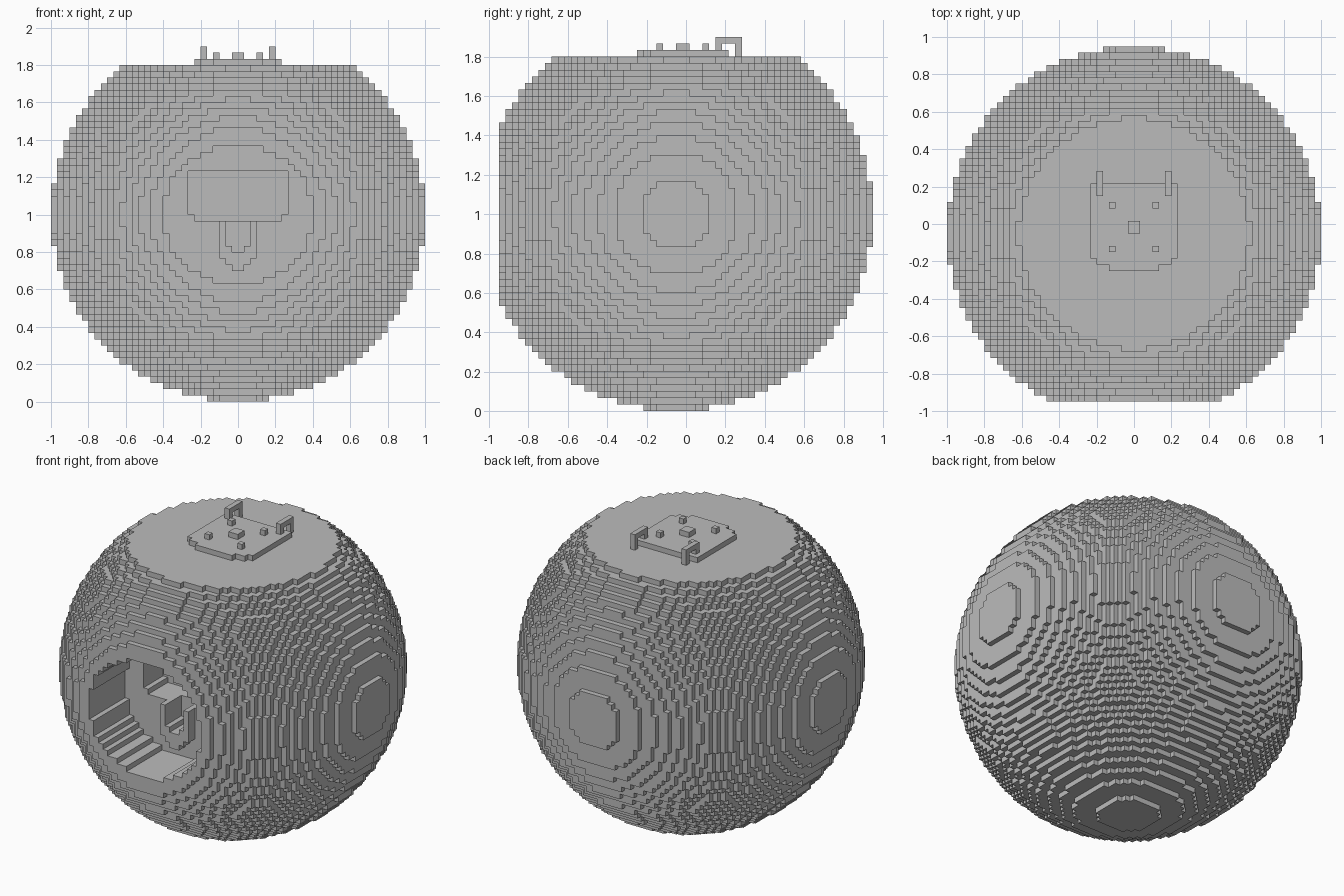
import bpy
import bmesh
from mathutils import Vector

if "Cube" in bpy.data.objects:
    bpy.data.objects.remove(bpy.data.objects["Cube"], do_unlink=True)

R = 30                              # sphere radius in blocks
UNIT = 1 / R                        # size of one block
ORIGIN = Vector((0, -0.05, 1))      # centre of the sphere
FRONT, TOP = -27, 24                # flat cuts, in blocks from the centre
RECESS = -16                        # back wall of the front opening
AXES = (Vector((1, 0, 0)), Vector((0, 1, 0)), Vector((0, 0, 1)))

grey = bpy.data.materials.new("hull_grey")
grey.use_nodes = True
grey.diffuse_color = (0.5, 0.5, 0.5, 1)
grey.node_tree.nodes["Principled BSDF"].inputs["Base Color"].default_value = (0.5, 0.5, 0.5, 1)


def box(x, y, z):
    """Set of block cells filling the three index ranges."""
    return {(i, j, k) for i in range(*x) for j in range(*y) for k in range(*z)}


def ball():
    cells = set()
    for i, j, k in box((-R, R), (FRONT, R), (-R, TOP)):
        if (i + .5) ** 2 + (j + .5) ** 2 + (k + .5) ** 2 <= R * R:
            cells.add((i, j, k))
    return cells


def blocks(name, cells):
    """Make a mesh from the exposed sides of a set of cells."""
    bm = bmesh.new()
    verts = {}

    def corner(p):
        key = tuple(int(c) for c in p)
        if key not in verts:
            verts[key] = bm.verts.new(ORIGIN + p * UNIT)
        return verts[key]

    for cell in cells:
        for a in range(3):
            u, v = AXES[(a + 1) % 3], AXES[(a + 2) % 3]
            for side in (0, 1):
                near = list(cell)
                near[a] += 2 * side - 1
                if tuple(near) in cells:
                    continue
                p = Vector(cell) + AXES[a] * side
                quad = [p, p + u, p + u + v, p + v]
                if not side:
                    quad.reverse()
                bm.faces.new([corner(q) for q in quad])
    mesh = bpy.data.meshes.new(name)
    bm.to_mesh(mesh)
    bm.free()
    mesh.materials.append(grey)
    obj = bpy.data.objects.new(name, mesh)
    bpy.context.collection.objects.link(obj)
    return obj


# Round opening in the front
opening = {c for c in box((-12, 12), (FRONT, RECESS), (-12, 12))
           if ((c[0] + .5) / 12.1) ** 2 + ((c[2] + .5) / 11.2) ** 2 < 1}

# Wide window niche in the back wall of the opening
niche = box((-8, 8), (RECESS, -10), (0, 7)) | box((-7, 7), (RECESS, -10), (-1, 0))


def tapered(width, y, top, bottom):
    """Upright slab whose lower end narrows one block at a time."""
    cells = set()
    for w in range(width, 0, -1):
        cells |= box((-w, w), y, (bottom - (width - w), top))
    return cells


# Small cup below the window, with a hollow inside
cup = tapered(3, (RECESS - 2, RECESS), -1, -7)
hollow = tapered(2, (RECESS - 2, RECESS + 3), -1, -5)

blocks("round_hull", ((ball() - opening - niche) | cup) - hollow)

# Hatch plate on the flat top
blocks("hatch_plate", box((-7, 7), (-4, 8), (TOP, TOP + 1))
       | box((-6, 6), (-5, -4), (TOP, TOP + 1))
       | box((-4, 4), (-6, -5), (TOP, TOP + 1)))

# Centre knob and four corner studs
blocks("centre_knob", box((-1, 1), (0, 2), (TOP + 1, TOP + 2)))
for x, side in ((-4, "right"), (3, "left")):
    for y, end in ((-3, "front"), (4, "back")):
        blocks(f"{end}_{side}_stud", box((x, x + 1), (y, y + 1), (TOP + 1, TOP + 2)))

# Two arched handles at the back of the hatch
for x, side in ((-6, "right"), (5, "left")):
    blocks(f"{side}_handle",
           box((x, x + 1), (6, 10), (TOP + 2, TOP + 3))
           | box((x, x + 1), (6, 7), (TOP + 1, TOP + 2))
           | box((x, x + 1), (9, 10), (TOP, TOP + 2)))
